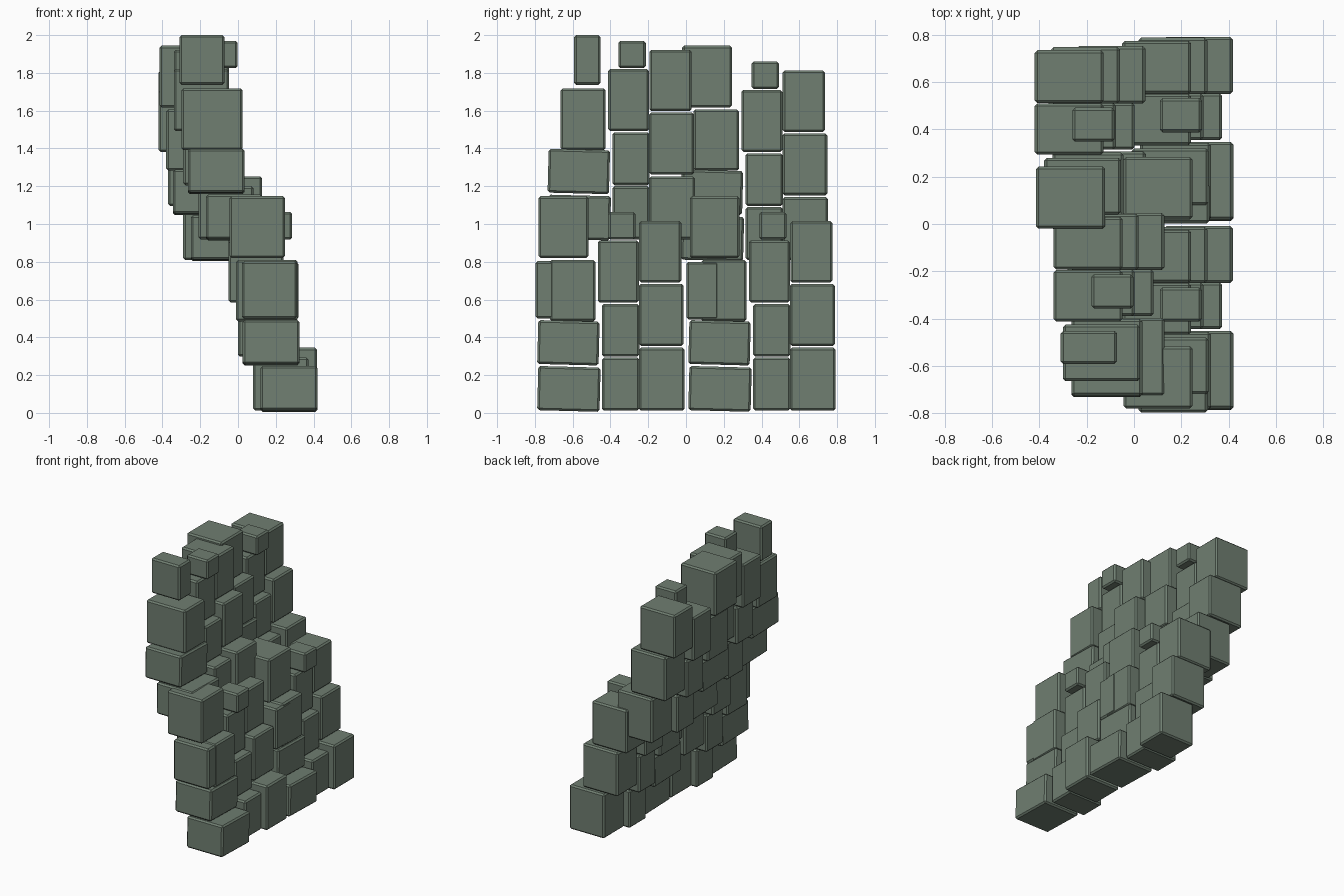
import bpy
import math

if "Cube" in bpy.data.objects:
    bpy.data.objects.remove(bpy.data.objects["Cube"])

mat = bpy.data.materials.new("mossy_stone")
mat.diffuse_color = (0.16, 0.21, 0.165, 1)
mat.use_nodes = True
mat.node_tree.nodes["Principled BSDF"].inputs["Base Color"].default_value = mat.diffuse_color


def stone(name, lo, hi, tilt=0.0, chamfer=0.011):
    """Chamfered block between two corners, tilted about x."""
    centre = [(a + b) / 2 for a, b in zip(lo, hi)]
    bpy.ops.mesh.primitive_cube_add(size=1, location=centre)
    ob = bpy.context.object
    ob.name = name
    ob.scale = [b - a for a, b in zip(lo, hi)]
    bpy.ops.object.transform_apply(location=False, rotation=False, scale=True)
    ob.rotation_euler.x = math.radians(tilt)
    bevel = ob.modifiers.new("chamfer", "BEVEL")
    bevel.width = chamfer
    bevel.segments = 1
    ob.data.materials.append(mat)


# One section of cliff: name, low corner, high corner, tilt
section = [
    # wide column
    ("wide_base", (0.12, -0.785, 0.01), (0.42, -0.455, 0.244), -1.5),
    ("wide_lower", (0.025, -0.785, 0.255), (0.325, -0.46, 0.487), -1.5),
    ("wide_middle", (-0.01, -0.72, 0.485), (0.315, -0.48, 0.81), 0),
    ("wide_top", (-0.045, -0.78, 0.82), (0.248, -0.517, 1.147), 0),
    # narrow column
    ("narrow_base", (0.08, -0.445, 0.012), (0.373, -0.247, 0.293), 0),
    ("narrow_lower", (0.0, -0.445, 0.298), (0.293, -0.247, 0.577), 0),
    ("narrow_upper", (-0.05, -0.467, 0.585), (0.242, -0.25, 0.913), 0),
    ("narrow_pebble", (0.11, -0.412, 0.918), (0.287, -0.268, 1.063), 0),
    # tall column
    ("tall_base", (0.127, -0.25, 0.012), (0.418, -0.008, 0.345), 0),
    ("tall_lower", (0.018, -0.25, 0.355), (0.31, -0.012, 0.683), 0),
    ("tall_upper", (-0.05, -0.248, 0.69), (0.242, -0.025, 1.015), 0),
]

# Four staggered sections; upper ones step back
sections = {
    "lower_near": (0, 0, 0),
    "lower_far": (0, 0.8, 0),
    "upper_near": (-0.29, 0.055, 0.907),
    "upper_far": (-0.37, 0.76, 0.797),
}
for label, off in sections.items():
    for name, lo, hi, tilt in section:
        if label == "upper_near" and name == "wide_top":
            continue
        stone(f"{label}_{name}",
              [a + b for a, b in zip(lo, off)],
              [a + b for a, b in zip(hi, off)], tilt)

# Filler stones beside the lower middle blocks, and the summit stone
stone("near_filler", (0.02, -0.797, 0.5), (0.312, -0.63, 0.803))
stone("far_filler", (0.025, 0.003, 0.495), (0.319, 0.172, 0.8))
stone("summit_stone", (-0.31, -0.592, 1.737), (-0.072, -0.452, 2.0))
